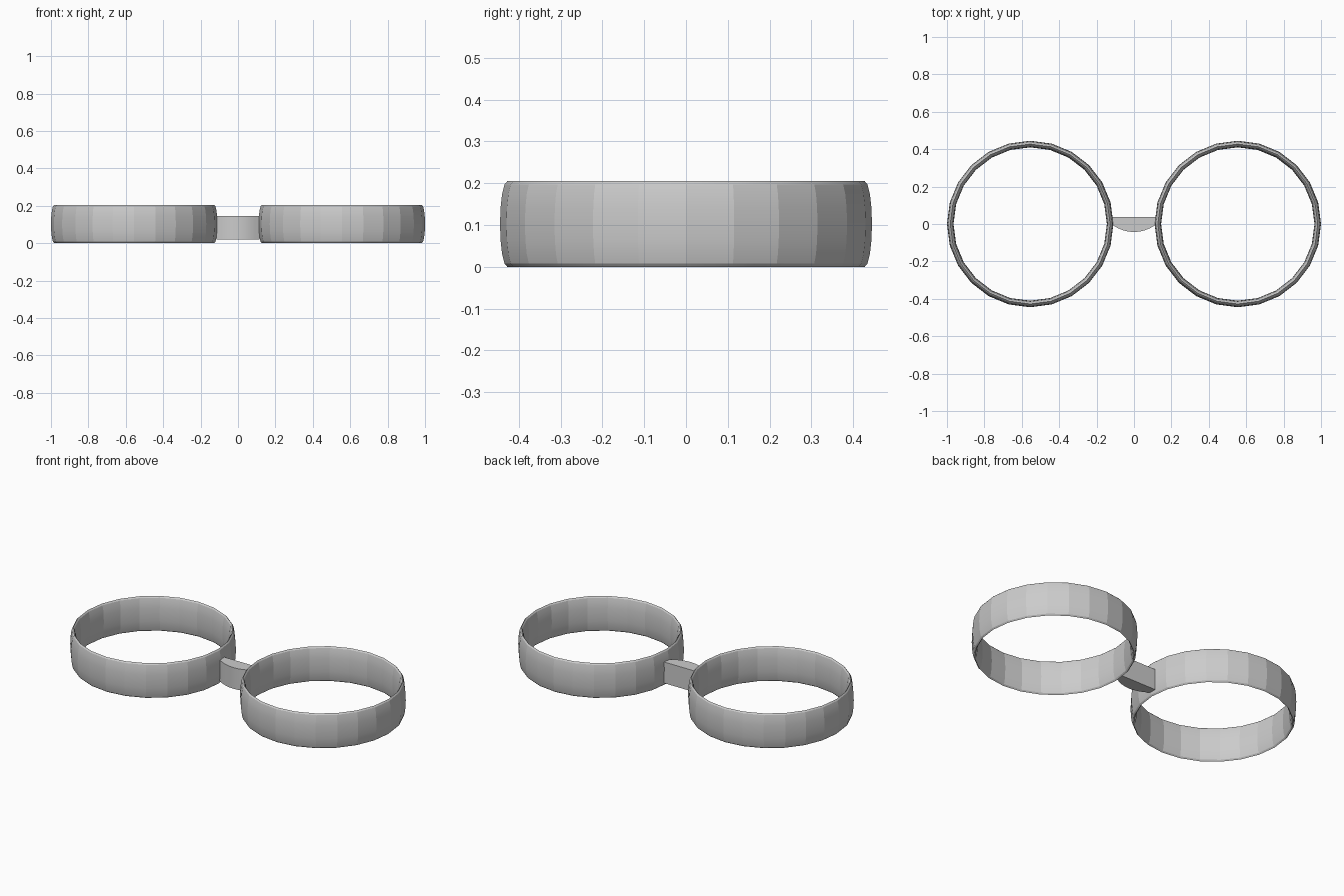
import bpy, bmesh
from math import sin, cos, pi, radians

if "Cube" in bpy.data.objects:
    bpy.data.objects.remove(bpy.data.objects["Cube"])

SIDES, SECTION = 24, 16
RING_X, RING_R, WALL, HALF_H = 0.555, 0.4275, 0.0175, 0.1025


def make_object(name, bm):
    bmesh.ops.recalc_face_normals(bm, faces=bm.faces[:])
    mesh = bpy.data.meshes.new(name)
    bm.to_mesh(mesh)
    bm.free()
    obj = bpy.data.objects.new(name, mesh)
    bpy.context.collection.objects.link(obj)
    return obj


def make_ring(name, x):
    # Tall, thin elliptical section swept round a 24-sided circle
    bm = bmesh.new()
    loops = []
    for i in range(SIDES):
        a = 2 * pi * i / SIDES
        loop = []
        for j in range(SECTION):
            b = 2 * pi * j / SECTION
            r = RING_R + WALL * cos(b)
            loop.append(bm.verts.new((x + r * cos(a), r * sin(a), HALF_H * (1 + sin(b)))))
        loops.append(loop)
    for i in range(SIDES):
        p, q = loops[i], loops[(i + 1) % SIDES]
        for j in range(SECTION):
            k = (j + 1) % SECTION
            # Flat round the circle, smooth enough over the section
            bm.faces.new((p[j], q[j], q[k], p[k]))
    return make_object(name, bm)


# Two rings
for name, side in (("left_ring", -1), ("right_ring", 1)):
    make_ring(name, side * RING_X)

# Bridge: flat back, gently bowed front
bm = bmesh.new()
outline = [(0.116, 0.038), (-0.116, 0.038)]
for i in range(9):
    t = -1 + i / 4
    outline.append((0.116 * t, -0.043 + 0.038 * t * t))
face = bm.faces.new([bm.verts.new((x, y, 0.02)) for x, y in outline])
top = bmesh.ops.extrude_face_region(bm, geom=[face])
bmesh.ops.translate(bm, vec=(0, 0, 0.125),
                    verts=[v for v in top["geom"] if isinstance(v, bmesh.types.BMVert)])
make_object("bridge", bm)

# Smooth the rounded wall sections while keeping sharp corners
for obj in bpy.context.collection.objects:
    obj.select_set(True)
    bpy.context.view_layer.objects.active = obj
bpy.ops.object.shade_smooth_by_angle(angle=radians(14))
